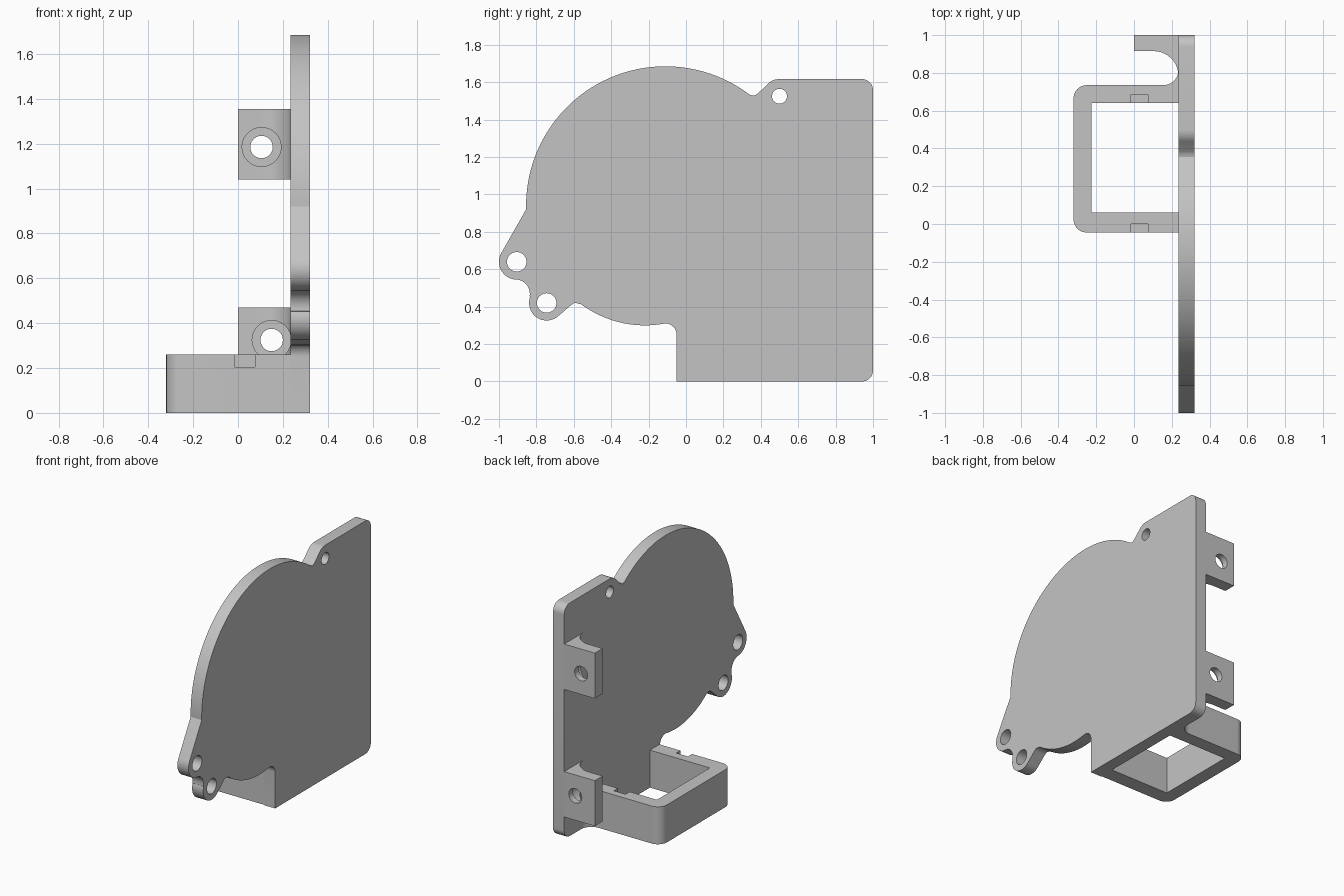
import bpy, bmesh
from math import sin, cos, radians
from mathutils import Vector

cube = bpy.data.objects.get("Cube")
if cube:
    bpy.data.objects.remove(cube, do_unlink=True)

grey = bpy.data.materials.new("plain grey")
grey.use_nodes = True
colour = (0.55, 0.55, 0.55, 1)
grey.diffuse_color = colour
grey.node_tree.nodes["Principled BSDF"].inputs["Base Color"].default_value = colour


def arc(cx, cy, r, start, end, steps=12):
    """Points along an arc, angles in degrees."""
    angles = [radians(start + (end - start) * i / steps) for i in range(steps + 1)]
    return [(cx + r * cos(a), cy + r * sin(a)) for a in angles]


def prism(name, profile, axis, low, high):
    """Extrude a closed 2D profile along an axis."""
    place = {"x": lambda a, b, t: (t, a, b),
             "y": lambda a, b, t: (a, t, b),
             "z": lambda a, b, t: (a, b, t)}[axis]
    bm = bmesh.new()
    face = bm.faces.new([bm.verts.new(place(a, b, low)) for a, b in profile])
    result = bmesh.ops.extrude_face_region(bm, geom=[face])
    verts = [v for v in result["geom"] if isinstance(v, bmesh.types.BMVert)]
    shift = Vector(place(0, 0, high - low))
    bmesh.ops.translate(bm, verts=verts, vec=shift)
    bmesh.ops.recalc_face_normals(bm, faces=bm.faces)
    mesh = bpy.data.meshes.new(name)
    bm.to_mesh(mesh)
    bm.free()
    mesh.materials.append(grey)
    obj = bpy.data.objects.new(name, mesh)
    bpy.context.collection.objects.link(obj)
    return obj


def rod(cx, cy, r, axis, low, high):
    return prism("hole_cutter", arc(cx, cy, r, 0, 360, 32)[:-1], axis, low, high)


def rect(x0, x1, y0, y1):
    return [(x0, y0), (x1, y0), (x1, y1), (x0, y1)]


def finish(obj, cutters):
    """Cut away the cutters, then smooth the curved faces."""
    bpy.ops.object.select_all(action="DESELECT")
    obj.select_set(True)
    bpy.context.view_layer.objects.active = obj
    for cutter in cutters:
        cutter.hide_render = True
        mod = obj.modifiers.new("cut", "BOOLEAN")
        mod.operation = "DIFFERENCE"
        mod.solver = "EXACT"
        mod.object = cutter
        bpy.ops.object.modifier_apply(modifier=mod.name)
        bpy.data.objects.remove(cutter, do_unlink=True)
    bpy.ops.object.shade_smooth_by_angle(angle=radians(25))


inner, outer = 0.235, 0.32   # the two sides of the plate

# Upright plate: outline in y and z
outline = [(-0.05, 0)]
outline += arc(0.94, 0.06, 0.06, -90, 0)
outline += arc(0.94, 1.557, 0.06, 0, 90)
outline += arc(0.5, 1.527, 0.09, 90, 133)
outline += [(0.385, 1.54), (0.37, 1.531), (0.355, 1.528), (0.343, 1.533)]
outline += arc(-0.11, 0.94, 0.745, 53, 181.5, 64)
outline += arc(-0.905, 0.64, 0.095, 150, 270, 16)
outline += arc(-0.913, 0.468, 0.078, 90, -10)
outline += arc(-0.745, 0.42, 0.094, 160, 310, 20)
outline += [(-0.615, 0.408), (-0.6, 0.418), (-0.588, 0.42), (-0.575, 0.416)]
outline += arc(-0.22, 0.87, 0.57, 233, 280, 20)
outline += arc(-0.11, 0.25, 0.06, 90, 0)
plate = prism("side_plate", outline, "x", inner, outer)
finish(plate, [rod(y, z, r, "x", 0.1, 0.5) for y, z, r in
               ((-0.905, 0.64, 0.052), (-0.745, 0.42, 0.052), (0.5, 1.525, 0.04))])

# Low frame beside the plate, blended into it at the back
ring = [(inner, -0.045)]
ring += arc(0.155, 0.815, 0.08, 0, -90)
ring += arc(-0.25, 0.665, 0.07, 90, 180)
ring += arc(-0.25, 0.025, 0.07, 180, 270)
frame = prism("base_frame", ring, "z", 0, 0.26)
finish(frame, [
    prism("opening_cutter", rect(-0.225, 0.3, 0.06, 0.64), "z", -0.1, 0.4),
    prism("front_notch_cutter", rect(-0.015, 0.075, -0.1, 0), "z", 0.205, 0.4),
    prism("back_notch_cutter", rect(-0.015, 0.075, 0.6, 0.685), "z", 0.205, 0.4)])

# Two screw tabs on the back edge, each with a counterbored hole
tab_profile = [(0, 0.915), (0, 1), (inner, 1)] + arc(0.105, 0.785, 0.13, 0, 90, 16)
for name, low, hole_x, hole_z in (("upper_tab", 1.04, 0.105, 1.185),
                                  ("lower_tab", 0.155, 0.15, 0.325)):
    tab = prism(name, tab_profile, "y", 0, 1)
    bpy.data.objects.remove(tab, do_unlink=True)
    tab = prism(name, tab_profile, "z", low, low + 0.315)
    finish(tab, [rod(hole_x, hole_z, 0.05, "y", 0.7, 1.1),
                 rod(hole_x, hole_z, 0.087, "y", 0.7, 0.955)])
